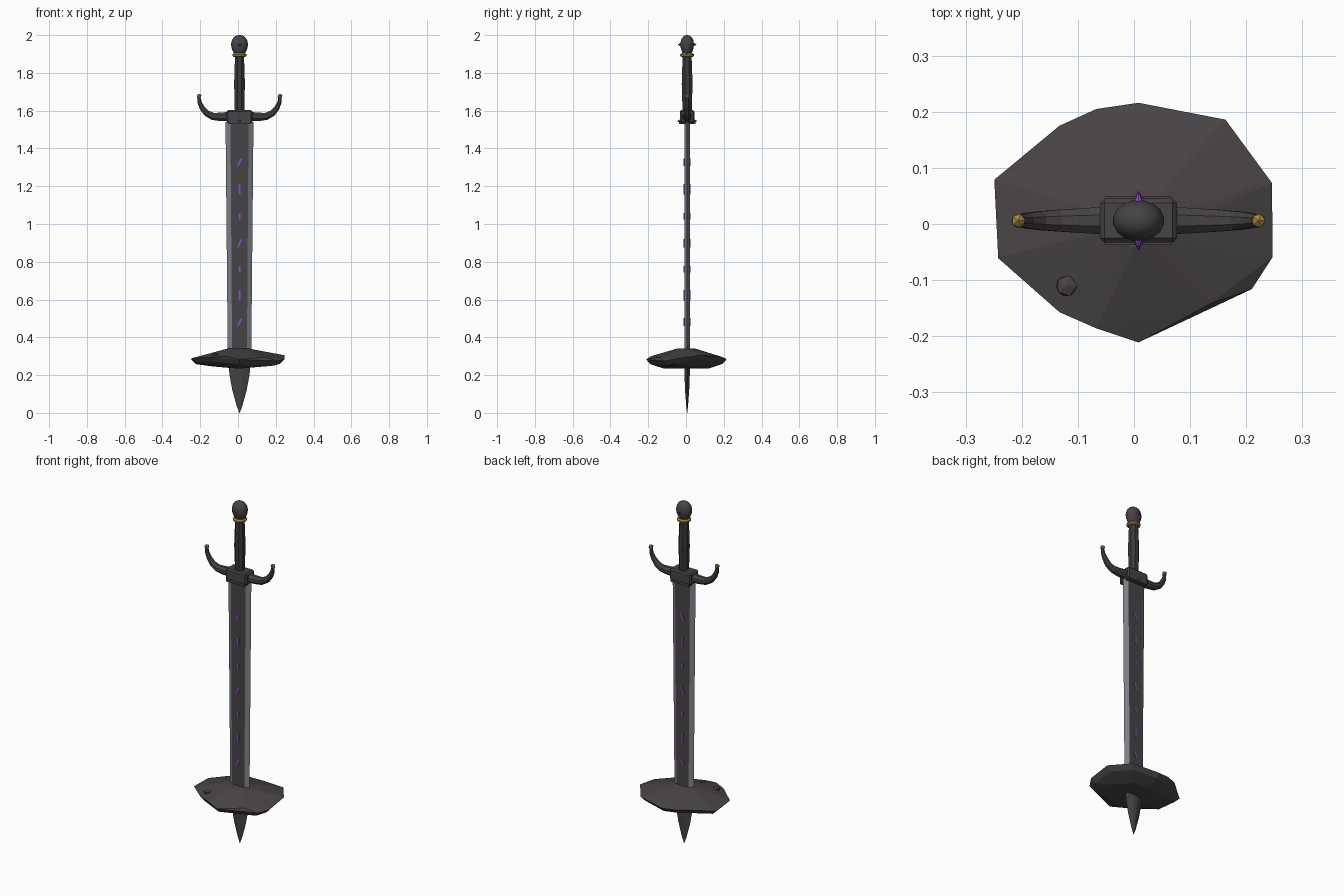
import bpy, bmesh, math
from mathutils import Vector, Matrix

if "Cube" in bpy.data.objects:
    bpy.data.objects.remove(bpy.data.objects["Cube"])

CX, CY = 0.008, 0.006   # sword axis

def mat(name, c):
    m = bpy.data.materials.new(name)
    m.diffuse_color = (*c, 1)
    m.use_nodes = True
    m.node_tree.nodes["Principled BSDF"].inputs["Base Color"].default_value = m.diffuse_color
    return m

DARK = mat("dark iron", (0.062, 0.056, 0.060))
STONE = mat("dark stone", (0.066, 0.058, 0.060))
GRIP = mat("black leather", (0.045, 0.041, 0.045))
STEEL = mat("edge steel", (0.21, 0.225, 0.25))
GOLD = mat("old gold", (0.38, 0.25, 0.05))
PURPLE = mat("purple glow", (0.27, 0.07, 0.62))

def finish(name, bm, mats, smooth=False):
    bmesh.ops.recalc_face_normals(bm, faces=bm.faces)
    me = bpy.data.meshes.new(name)
    bm.to_mesh(me)
    bm.free()
    ob = bpy.data.objects.new(name, me)
    bpy.context.collection.objects.link(ob)
    for m in mats:
        me.materials.append(m)
    for p in me.polygons:
        p.use_smooth = smooth
    return ob

def loft(name, rings, mats, smooth=False, rule=None):
    """Skin a list of equal-length vertex rings and cap the ends."""
    bm = bmesh.new()
    vs = [[bm.verts.new(p) for p in r] for r in rings]
    n = len(rings[0])
    for a, b in zip(vs, vs[1:]):
        for i in range(n):
            f = bm.faces.new((a[i], a[(i + 1) % n], b[(i + 1) % n], b[i]))
            if rule:
                f.material_index = rule(i)
    bm.faces.new(vs[0])
    bm.faces.new(vs[-1])
    return finish(name, bm, mats, smooth)

def turned(name, prof, n, m, smooth=False, sy=1.0):
    """Stack of n-sided rings from (radius, z) pairs."""
    rings = [[(CX + r * math.cos(2 * math.pi * (i + .5) / n),
               CY + sy * r * math.sin(2 * math.pi * (i + .5) / n), z)
              for i in range(n)] for r, z in prof]
    return loft(name, rings, [m], smooth)

def box(name, c, s, m, bevel=0, rot=0):
    bm = bmesh.new()
    bmesh.ops.create_cube(bm, size=1)
    bmesh.ops.scale(bm, vec=s, verts=bm.verts)
    if bevel:
        bmesh.ops.bevel(bm, geom=list(bm.edges), offset=bevel, segments=1, affect='EDGES')
    bmesh.ops.transform(bm, matrix=Matrix.Translation(c) @ Matrix.Rotation(rot, 4, 'Y'),
                        verts=bm.verts)
    return finish(name, bm, [m])

# Blade: six-sided section, dark flat faces and steel bevels
def section(z, w, flat, t):
    return [(CX + x, CY + y, z) for x, y in
            ((-w, 0), (-flat, -t), (flat, -t), (w, 0), (flat, t), (-flat, t))]

T = 0.015
loft("blade", [section(0.28, .062, .039, T), section(1.54, .074, .048, T)],
     [DARK, STEEL], rule=lambda i: 0 if i in (1, 4) else 1)

# Blade tip: dark leaf shape below the stone
loft("blade_tip", [section(z, w, w * .25, t) for z, w, t in
     ((0.0, .001, .001), (.04, .016, .005), (.12, .038, .011), (.20, .053, .014), (.28, .060, T))],
     [DARK])

# Runes: thin slanted and straight plates on both faces
for k, (z, h, r) in enumerate(((1.327, .042, .45), (1.184, .055, 0), (1.04, .034, 0), (.898, .046, .4),
                               (.76, .034, 0), (.622, .055, 0), (.48, .042, .45))):
    for s in (-1, 1):
        box(f"rune_{k}_{'front' if s < 0 else 'back'}", (CX, CY + s * (T + .001), z),
            (.010, .004, h), PURPLE, rot=r)

# Guard block and collar plate
box("guard_block", (CX, CY, 1.569), (.138, .078, .068), DARK, bevel=.008)
box("guard_collar", (CX, CY, 1.537), (.118, .086, .014), DARK)

# Curved guard arms with gold end balls
PATH = [(.05, 1.570, .027), (.10, 1.567, .024), (.142, 1.570, .021), (.175, 1.587, .018),
        (.198, 1.615, .015), (.211, 1.643, .012), (.214, 1.668, .009)]
for s, side in ((-1, "left"), (1, "right")):
    rings = []
    for i, (x, z, r) in enumerate(PATH):
        a, b = PATH[max(i - 1, 0)], PATH[min(i + 1, len(PATH) - 1)]
        d = Vector((b[0] - a[0], 0, b[1] - a[1])).normalized()
        nrm = Vector((-d.z, 0, d.x))
        ring = []
        for j in range(8):
            t = 2 * math.pi * (j + .5) / 8
            p = Vector((x, 0, z)) + nrm * r * math.cos(t) + Vector((0, r, 0)) * math.sin(t)
            ring.append((CX + s * p.x, CY + p.y, p.z))
        rings.append(ring)
    loft(f"guard_arm_{side}", rings, [DARK])
    bm = bmesh.new()
    bmesh.ops.create_icosphere(bm, subdivisions=1, radius=.014,
                               matrix=Matrix.Translation((CX + s * .214, CY, 1.676)))
    finish(f"guard_ball_{side}", bm, [GOLD])

# Grip, gold ring, pommel
turned("grip", [(.027, 1.59), (.028, 1.65), (.031, 1.74), (.028, 1.83), (.025, 1.90)], 8, GRIP)
turned("pommel_ring", [(.030, 1.884), (.038, 1.890), (.038, 1.898), (.030, 1.904)], 12, GOLD)
turned("pommel", [(.024, 1.895), (.035, 1.912), (.043, 1.932), (.046, 1.952), (.041, 1.974),
                  (.030, 1.990), (.016, 1.998), (.002, 2.0)], 16, DARK, True, sy=.8)

# Small pointed gems on guard and pommel, front and back
for name, z, y0 in (("guard_gem", 1.545, .036), ("pommel_gem", 1.95, .033)):
    for s in (-1, 1):
        bm = bmesh.new()
        bmesh.ops.create_cone(bm, segments=8, radius1=.011, radius2=0, depth=.02, cap_ends=True)
        bmesh.ops.transform(bm, verts=bm.verts,
            matrix=Matrix.Translation((CX, CY + s * (y0 + .008), z))
            @ Matrix.Rotation(-s * math.pi / 2, 4, 'X'))
        finish(f"{name}_{'front' if s < 0 else 'back'}", bm, [PURPLE])

# Flat rock: hull of a crown, an uneven rim and a smaller underside
RIM = [(-.249, .079, .283), (-.133, .175, .295), (-.067, .205, .29), (.008, .216, .285),
       (.163, .186, .298), (.246, .073, .305), (.247, -.059, .285), (.21, -.116, .275),
       (.138, -.141, .295), (.008, -.211, .283), (-.067, -.186, .30), (-.133, -.157, .295),
       (-.242, -.061, .29)]
bm = bmesh.new()
for x, y, z in RIM:
    bm.verts.new((x, y, z))
    bm.verts.new((x * .55, y * .55, .234 + .05 * abs(x)))
    bm.verts.new((x * .9, y * .9, z - .025))
    bm.verts.new((x * .2, y * .2, .342))
res = bmesh.ops.convex_hull(bm, input=bm.verts)
loose = {v for v in res["geom_interior"] + res["geom_unused"] if isinstance(v, bmesh.types.BMVert)}
bmesh.ops.delete(bm, geom=list(loose), context='VERTS')
finish("rock", bm, [STONE])

# Small chip on top of the rock
bm = bmesh.new()
bmesh.ops.create_icosphere(bm, subdivisions=1, radius=.021,
    matrix=Matrix.Translation((-.12, -.11, .308)) @ Matrix.Diagonal((1, 1, .5, 1)))
finish("rock_chip", bm, [STONE])
